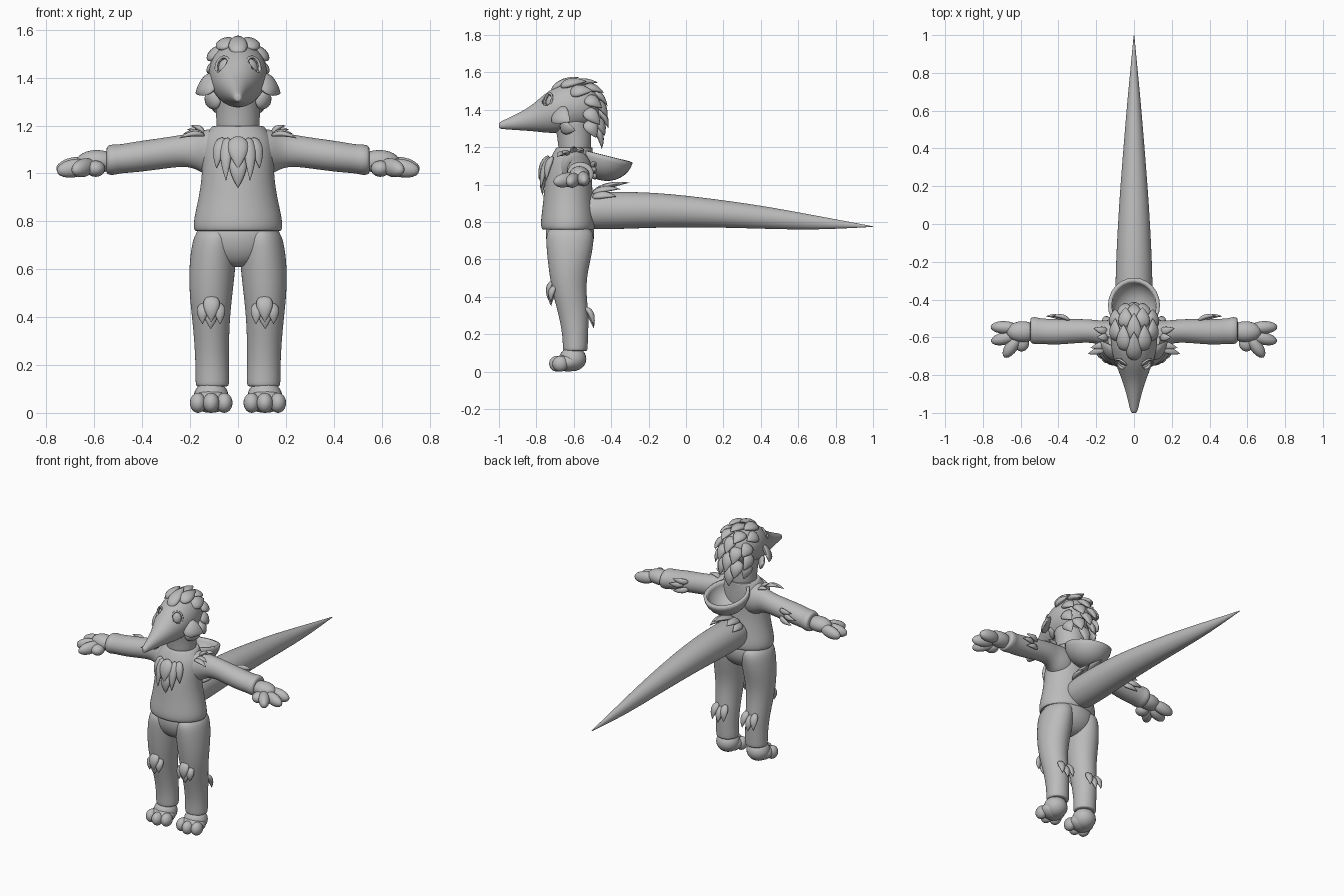
import bpy, bmesh, math
from mathutils import Vector, Matrix

if "Cube" in bpy.data.objects:
    bpy.data.objects.remove(bpy.data.objects["Cube"])

grey = bpy.data.materials.new("plain_grey")
grey.use_nodes = True
COL = (0.5, 0.5, 0.5, 1)
grey.diffuse_color = COL
grey.node_tree.nodes["Principled BSDF"].inputs["Base Color"].default_value = COL


def finish(bm, name, subsurf=0, sharp=60):
    bmesh.ops.recalc_face_normals(bm, faces=bm.faces)
    me = bpy.data.meshes.new(name)
    bm.to_mesh(me)
    bm.free()
    ob = bpy.data.objects.new(name, me)
    bpy.context.collection.objects.link(ob)
    me.materials.append(grey)
    if subsurf:
        ob.modifiers.new("smooth", "SUBSURF").levels = subsurf
        ob.modifiers["smooth"].render_levels = subsurf
    bpy.ops.object.select_all(action="DESELECT")
    ob.select_set(True)
    bpy.context.view_layer.objects.active = ob
    bpy.ops.object.shade_smooth_by_angle(angle=math.radians(sharp))
    return ob


def loft(name, axis, rings, n=16, mirror=False):
    """Skin elliptical rings (x, y, z, radius_a, radius_b) square to an axis."""
    u, v = {"x": ((0, 1, 0), (0, 0, 1)), "y": ((1, 0, 0), (0, 0, 1)),
            "z": ((1, 0, 0), (0, 1, 0))}[axis]
    u, v = Vector(u), Vector(v)
    bm = bmesh.new()
    loops = []
    for x, y, z, a, b in rings:
        loops.append([bm.verts.new(Vector((x, y, z))
                      + u * a * math.cos(2 * math.pi * i / n)
                      + v * b * math.sin(2 * math.pi * i / n)) for i in range(n)])
    for p, q in zip(loops, loops[1:]):
        for i in range(n):
            j = (i + 1) % n
            bm.faces.new((p[i], p[j], q[j], q[i]))
    for end in (loops[0], loops[-1]):
        hub = bm.verts.new(sum((w.co for w in end), Vector()) / n)
        for i in range(n):
            bm.faces.new((end[i], end[(i + 1) % n], hub))
    if mirror:
        mirror_x(bm)
    return finish(bm, name, 2)


def mirror_x(bm):
    dup = bmesh.ops.duplicate(bm, geom=bm.verts[:] + bm.edges[:] + bm.faces[:])["geom"]
    for w in dup:
        if isinstance(w, bmesh.types.BMVert):
            w.co.x = -w.co.x


def ball(bm, centre, size, rot=None):
    m = Matrix.Translation(centre) @ (rot or Matrix()) @ Matrix.Diagonal((*size, 1))
    bmesh.ops.create_uvsphere(bm, u_segments=20, v_segments=12, radius=1, matrix=m)


def feather(bm, root, tip, width, out, thick=0.016):
    """A plump leaf, round at the root and pointed at the tip."""
    root, tip = Vector(root), Vector(tip)
    long = tip - root
    side = long.cross(Vector(out)).normalized()
    up = side.cross(long).normalized()
    new = bmesh.ops.create_uvsphere(bm, u_segments=12, v_segments=10, radius=1)["verts"]
    for w in new:
        x, y, t = w.co.x, w.co.y, w.co.z
        f = 1.1 * math.sqrt(max(0, 1 - t) / 2) * 1.2
        w.co = (root + long * (t + 1) / 2 + side * x * f * width
                + up * (y * f * thick + 0.012 * (1 - t * t)))


def feathers(name, items, mirror=True):
    bm = bmesh.new()
    for item in items:
        feather(bm, *item)
    if mirror:
        mirror_x(bm)
    return finish(bm, name)


# Jumper: body, sleeves with cuffs, collar
loft("jumper_body", "z", [
    (0, -.63, .765, .16, .12), (0, -.63, .755, .182, .14), (0, -.63, .78, .188, .148),
    (0, -.63, .82, .184, .146), (0, -.63, .9, .165, .135), (0, -.63, 1.0, .15, .128),
    (0, -.62, 1.09, .153, .122), (0, -.61, 1.15, .145, .112), (0, -.6, 1.185, .118, .102),
    (0, -.595, 1.2, .108, .098), (0, -.595, 1.195, .09, .085)], 24)
loft("sleeves", "x", [
    (.04, -.605, 1.08, .1, .11), (.12, -.595, 1.085, .09, .105), (.165, -.58, 1.095, .068, .082),
    (.22, -.565, 1.098, .061, .067), (.32, -.567, 1.083, .066, .066), (.42, -.572, 1.07, .07, .066),
    (.5, -.567, 1.06, .068, .061), (.515, -.565, 1.058, .074, .066), (.545, -.563, 1.056, .072, .063),
    (.55, -.563, 1.055, .055, .05)], 16, True)

# Hood: a thick open bowl behind the neck
bm = bmesh.new()
bmesh.ops.create_uvsphere(bm, u_segments=24, v_segments=16, radius=1)
bmesh.ops.delete(bm, geom=[w for w in bm.verts if w.co.z > .05], context="VERTS")
bmesh.ops.transform(bm, verts=bm.verts, matrix=Matrix.Translation((0, -.43, 1.155))
                    @ Matrix.Rotation(math.radians(-14), 4, "X")
                    @ Matrix.Diagonal((.128, .14, .125, 1)))
hood = finish(bm, "hood")
solid = hood.modifiers.new("thickness", "SOLIDIFY")
solid.thickness, solid.offset = .02, 0

# Trousers: hips and two legs with hems
loft("hips", "z", [
    (0, -.62, .79, .165, .125), (0, -.62, .74, .182, .134), (0, -.62, .68, .175, .125),
    (0, -.625, .63, .12, .09), (0, -.63, .61, .05, .05)], 24)
loft("legs", "z", [
    (.09, -.62, .77, .085, .125), (.1, -.62, .7, .097, .132), (.108, -.625, .6, .099, .118),
    (.113, -.63, .5, .092, .1), (.113, -.62, .4, .081, .09), (.11, -.6, .3, .074, .082),
    (.108, -.592, .2, .071, .07), (.107, -.592, .13, .072, .068), (.107, -.592, .11, .07, .066),
    (.107, -.592, .11, .05, .05)], 16, True)

# Feet with three toes
bm = bmesh.new()
ball(bm, (.112, -.605, .068), (.073, .072, .066))
ball(bm, (.113, -.63, .05), (.078, .068, .05))
for x, y in ((.057, -.672), (.112, -.69), (.167, -.672)):
    ball(bm, (x, y, .042), (.034, .042, .042))
mirror_x(bm)
finish(bm, "feet")

# Hands: palm, fingers and thumb
bm = bmesh.new()
ball(bm, (.59, -.57, 1.05), (.085, .055, .048))
for x, y, z, a in ((.685, -.548, 1.03, 3), (.685, -.605, 1.022, -14), (.645, -.645, 1.024, -55)):
    ball(bm, (x, y, z), (.075, .034, .038),
         Matrix.Rotation(math.radians(a), 4, "Z") @ Matrix.Rotation(math.radians(10), 4, "Y"))
ball(bm, (.595, -.63, 1.02), (.04, .045, .034))
mirror_x(bm)
finish(bm, "hands")

# Tail
loft("tail", "y", [
    (0, -.56, .86, .09, .09), (0, -.48, .86, .1, .103), (0, -.3, .863, .1, .1),
    (0, -.1, .862, .092, .092), (0, .15, .847, .077, .077), (0, .4, .826, .057, .063),
    (0, .65, .8, .036, .043), (0, .85, .785, .016, .02), (0, .99, .776, .003, .003),
    (0, 1, .775, .001, .001)], 20)

# Neck and head with a long beak
loft("neck", "z", [
    (0, -.595, 1.15, .088, .085), (0, -.595, 1.22, .092, .09), (0, -.6, 1.28, .094, .094),
    (0, -.61, 1.34, .1, .1), (0, -.61, 1.4, .08, .08)], 20)
head = loft("head_and_beak", "y", [
    (0, -.465, 1.42, .04, .05), (0, -.49, 1.42, .09, .095), (0, -.56, 1.42, .122, .127),
    (0, -.64, 1.415, .125, .135), (0, -.71, 1.395, .11, .122), (0, -.765, 1.378, .088, .1),
    (0, -.83, 1.352, .062, .066), (0, -.9, 1.335, .04, .045), (0, -.96, 1.323, .026, .028),
    (0, -.99, 1.317, .019, .02), (0, -1, 1.316, .012, .013)], 24)

# Eyes sunk into cut sockets with a raised rim
sockets, eyes, rims = bmesh.new(), bmesh.new(), bmesh.new()
for s in (-1, 1):
    face = Vector((s * .55, -.8, .25)).normalized()
    turn = face.to_track_quat("Z", "Y").to_matrix().to_4x4()
    spot = Vector((s * .064, -.737, 1.448))
    ball(sockets, spot, (.032, .039, .03), turn)
    ball(eyes, spot - face * .012, (.027, .034, .016), turn)
    n, m = 24, 8
    grid = [[rims.verts.new(spot + turn.to_3x3() @ Vector((
        (.033 + .006 * math.cos(b)) * math.cos(a), (.04 + .006 * math.cos(b)) * math.sin(a),
        .006 * math.sin(b)))) for b in (2 * math.pi * j / m for j in range(m))]
        for a in (2 * math.pi * i / n for i in range(n))]
    for i in range(n):
        for j in range(m):
            k, l = (i + 1) % n, (j + 1) % m
            rims.faces.new((grid[i][j], grid[k][j], grid[k][l], grid[i][l]))
cutter = finish(sockets, "socket_cutter")
cutter.hide_render = True
cutter.hide_set(True)
cut = head.modifiers.new("sockets", "BOOLEAN")
cut.operation, cut.object = "DIFFERENCE", cutter
finish(eyes, "eyes")
finish(rims, "eye_rims")

# Crest: rows of feathers (root y, z, tip y, z, sideways offset)
rows = [(-.72, 1.5, -.57, 1.575, 0), (-.67, 1.525, -.53, 1.55, .055), (-.62, 1.53, -.47, 1.545, 0),
        (-.62, 1.49, -.5, 1.5, .098), (-.55, 1.52, -.44, 1.49, .045), (-.54, 1.46, -.45, 1.41, .1),
        (-.51, 1.5, -.42, 1.42, 0), (-.49, 1.45, -.42, 1.36, .05), (-.54, 1.4, -.46, 1.32, .105),
        (-.48, 1.41, -.415, 1.3, 0), (-.49, 1.36, -.435, 1.26, .05), (-.53, 1.34, -.48, 1.25, .09),
        (-.49, 1.32, -.45, 1.19, 0)]
bm = bmesh.new()
for ry, rz, ty, tz, x in rows:
    for s in ((1,) if x == 0 else (1, -1)):
        out = Vector((s * x, (ry + ty) / 2 + .6, (rz + tz) / 2 - 1.4))
        feather(bm, (s * x * .9, ry, rz), (s * x, ty, tz), .04, out, .02)
finish(bm, "crest_feathers")

feathers("cheek_feathers", [
    ((.085, -.7, 1.385), (.178, -.62, 1.335), .055, (.5, -.6, .5), .02),
    ((.08, -.67, 1.32), (.135, -.59, 1.29), .04, (.5, -.5, -.2))])

# Feather tufts on the jumper, limbs and tail
feathers("chest_feathers", [
    ((0, -.745, 1.08), (0, -.765, .94), .036, (0, -1, 0)),
    ((0, -.735, 1.155), (0, -.785, 1.02), .042, (0, -1, 0))], False)
feathers("chest_side_feathers", [
    ((.045, -.73, 1.15), (.05, -.775, .97), .025, (.3, -1, 0)),
    ((.065, -.715, 1.15), (.09, -.745, 1.02), .026, (.5, -1, 0))])
feathers("shoulder_feathers", [
    ((.14, -.6 + d, 1.16), (.2 + .015 * i, -.6 + 1.6 * d, 1.2 - .018 * i), .02, (0, 0, 1), .012)
    for i, d in enumerate((0, .03, -.035, -.055))])
feathers("elbow_feathers", [
    ((.34 + d, -.51, 1.08 + h), (.44 + d, -.49, 1.07 + 1.6 * h), .018, (0, 1, 0), .012)
    for d, h in ((0, .025), (.03, 0), (0, -.025))])
feathers("knee_feathers", [
    ((.11, -.71, .49), (.112, -.735, .38), .034, (0, -1, 0)),
    ((.085, -.7, .46), (.075, -.73, .37), .026, (-.3, -1, 0)),
    ((.14, -.7, .46), (.148, -.72, .37), .026, (.4, -1, 0)),
    ((.112, -.7, .43), (.114, -.72, .35), .026, (0, -1, 0))])
feathers("calf_feathers", [
    ((.11 + d, -.535, .33 + h), (.11 + 1.5 * d, -.495, .23 + h), .024, (d * 8, 1, 0))
    for d, h in ((0, 0), (.028, .015), (-.028, .015))])
feathers("tail_base_feathers", [
    ((0, -.5, .96), (0, -.3, 1.01), .036, (0, 0, 1)),
    ((.03, -.5, .955), (.055, -.35, .975), .032, (.3, 0, 1)),
    ((.055, -.5, .935), (.085, -.37, .935), .028, (.7, 0, 1))])
